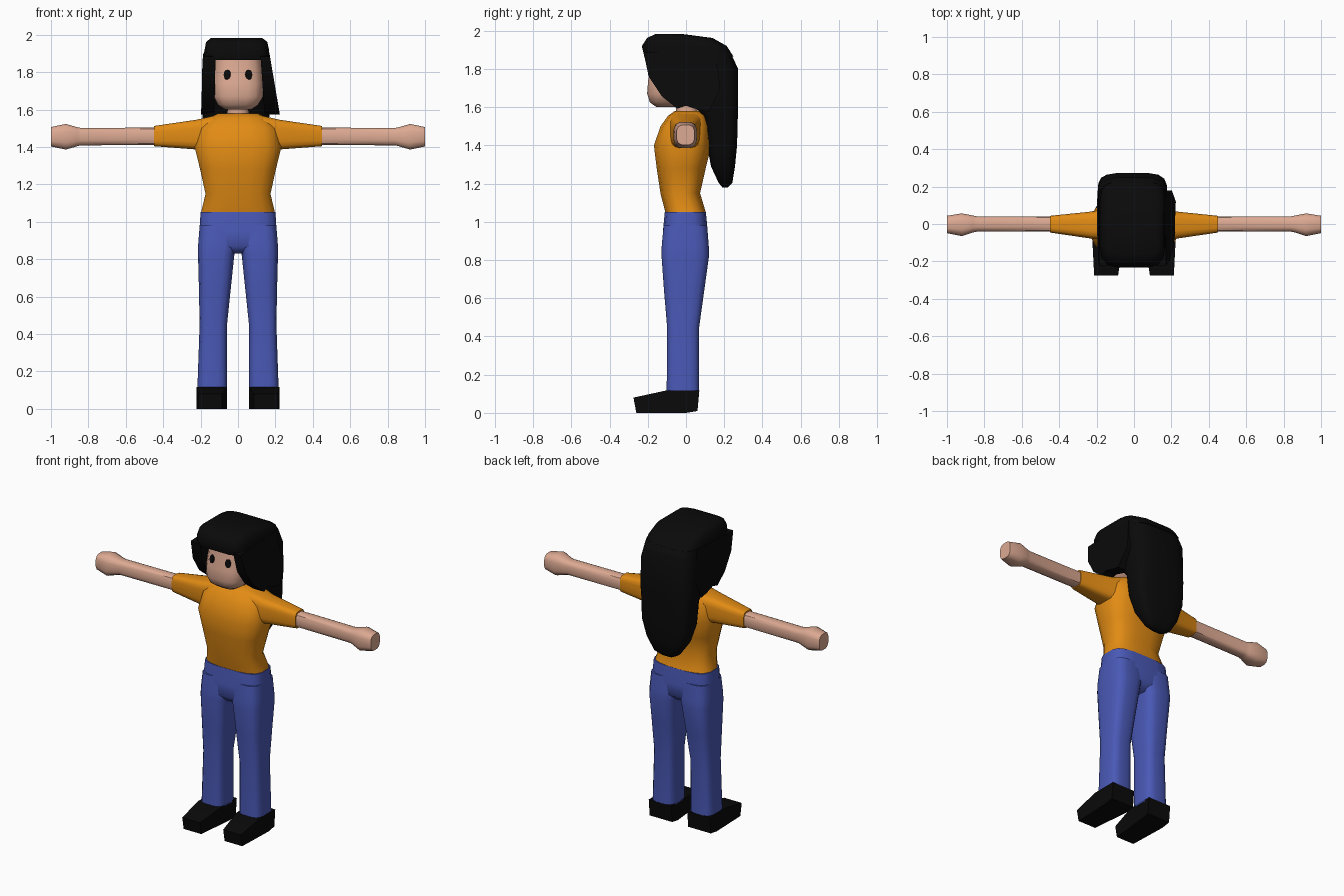
import bpy, bmesh, math
from mathutils import Vector

cube = bpy.data.objects.get("Cube")
if cube:
    bpy.data.objects.remove(cube)


def material(name, rgb):
    m = bpy.data.materials.new(name)
    m.use_nodes = True
    m.diffuse_color = (*rgb, 1)
    m.node_tree.nodes["Principled BSDF"].inputs["Base Color"].default_value = (*rgb, 1)
    return m


SKIN = material("skin", (0.72, 0.40, 0.29))
SHIRT = material("orange shirt", (0.76, 0.26, 0.007))
JEANS = material("blue jeans", (0.068, 0.10, 0.47))
BLACK = material("black", (0.003, 0.003, 0.003))


def finish(name, bm, mat, angle=50):
    """Turn a bmesh into a shaded object."""
    bmesh.ops.recalc_face_normals(bm, faces=bm.faces)
    mesh = bpy.data.meshes.new(name)
    bm.to_mesh(mesh)
    bm.free()
    mesh.materials.append(mat)
    obj = bpy.data.objects.new(name, mesh)
    bpy.context.collection.objects.link(obj)
    bpy.ops.object.select_all(action="DESELECT")
    bpy.context.view_layer.objects.active = obj
    obj.select_set(True)
    bpy.ops.object.shade_smooth_by_angle(angle=math.radians(angle))
    return obj


def loft(name, mat, rings, axis="z", power=3.0, sides=16, flip=1, angle=50):
    """Skin rounded-box rings given as (position, u0, u1, v0, v1)."""
    bm = bmesh.new()
    loops = []
    for pos, u0, u1, v0, v1 in rings:
        loop = []
        for i in range(sides):
            a = 2 * math.pi * (i + 0.5) / sides
            c, s = math.cos(a), math.sin(a)
            u = (u0 + u1) / 2 + (u1 - u0) / 2 * math.copysign(abs(c) ** (2 / power), c)
            v = (v0 + v1) / 2 + (v1 - v0) / 2 * math.copysign(abs(s) ** (2 / power), s)
            co = (u * flip, v, pos) if axis == "z" else (pos * flip, u, v)
            loop.append(bm.verts.new(co))
        loops.append(loop)
    for a, b in zip(loops, loops[1:]):
        for i in range(sides):
            j = (i + 1) % sides
            bm.faces.new((a[i], a[j], b[j], b[i]))
    bm.faces.new(loops[0])
    bm.faces.new(loops[-1])
    return finish(name, bm, mat, angle)


def prism(name, mat, outline, inner, outer, angle=30):
    """Side outline (y, z) given width by two functions of y and z."""
    bm = bmesh.new()
    a = [bm.verts.new((inner(y, z), y, z)) for y, z in outline]
    b = [bm.verts.new((outer(y, z), y, z)) for y, z in outline]
    n = len(outline)
    for i in range(n):
        j = (i + 1) % n
        bm.faces.new((a[i], a[j], b[j], b[i]))
    bm.faces.new(a)
    bm.faces.new(b)
    return finish(name, bm, mat, angle)


# Torso and hips
loft("shirt_body", SHIRT, [
    (1.05, -.20, .20, -.11, .105), (1.15, -.176, .176, -.135, .075),
    (1.28, -.205, .205, -.155, .105), (1.40, -.235, .235, -.17, .135),
    (1.50, -.215, .215, -.135, .125), (1.555, -.165, .165, -.095, .11),
    (1.58, -.105, .105, -.06, .08)], power=2.9)
loft("jeans_hips", JEANS, [
    (0.83, -.16, .16, -.09, .07), (0.87, -.214, .214, -.125, .115),
    (0.95, -.209, .209, -.122, .115), (1.052, -.202, .202, -.112, .105)], power=3.6)

# Arms, legs and shoes on both sides
shoe_outline = [(.06, .01), (.07, .118), (-.10, .118), (-.275, .08), (-.26, 0), (0, 0)]
for side, s in (("left", 1), ("right", -1)):
    loft(side + "_sleeve", SHIRT, [
        (.10, -.09, .10, 1.38, 1.575), (.22, -.08, .068, 1.386, 1.547),
        (.45, -.046, .044, 1.404, 1.513)], axis="x", power=4, flip=s)
    loft(side + "_arm", SKIN, [
        (.42, -.042, .042, 1.41, 1.505), (.84, -.042, .042, 1.408, 1.503),
        (.86, -.046, .046, 1.403, 1.507), (.92, -.066, .058, 1.385, 1.525),
        (1.0, -.05, .045, 1.402, 1.508)], axis="x", power=3.2, sides=12, flip=s, angle=40)
    loft(side + "_jeans_leg", JEANS, [
        (.11, .058, .218, -.102, .07), (.45, .058, .206, -.10, .07),
        (.65, .037, .21, -.117, .098), (.83, .018, .215, -.13, .123),
        (.88, .004, .214, -.128, .12), (.98, .0, .206, -.118, .112)], power=3.6, flip=s)
    prism(side + "_shoe", BLACK, shoe_outline,
          lambda y, z: s * (.085 if y < -.2 else .058),
          lambda y, z: s * (.213 if y < -.2 else .222))

# Neck and head
loft("neck", SKIN, [(1.55, -.06, .06, -.05, .06), (1.68, -.055, .055, -.06, .06)], power=2.5)
head = loft("head", SKIN, [
    (1.60, -.07, .07, -.155, -.04), (1.625, -.108, .108, -.19, .02),
    (1.67, -.132, .136, -.205, .06), (1.74, -.135, .138, -.20, .10),
    (1.81, -.133, .135, -.186, .12), (1.90, -.125, .125, -.18, .12)], power=3.2)

# Eyes as thin oval plates lying on the face
bpy.context.view_layer.update()
for side, x in (("left", .058), ("right", -.058)):
    hit, spot, normal, _ = head.ray_cast(Vector((x, -1, 1.787)), Vector((0, 1, 0)))
    bm = bmesh.new()
    bmesh.ops.create_cone(bm, cap_ends=True, segments=16, radius1=.028, radius2=.026, depth=.009)
    bmesh.ops.scale(bm, verts=bm.verts, vec=(.7, 1, 1))
    turn = normal.to_track_quat("Z", "Y").to_matrix()
    bmesh.ops.rotate(bm, verts=bm.verts, matrix=turn)
    bmesh.ops.translate(bm, verts=bm.verts, vec=spot)
    finish(side + "_eye", bm, BLACK, 30)

# Hair: crown with fringe, long back, and a lock beside each cheek
loft("hair_crown", BLACK, [
    (1.865, -.19, .172, -.22, .25), (1.92, -.18, .167, -.233, .215),
    (1.962, -.172, .158, -.205, .14), (1.983, -.145, .13, -.16, -.02)], power=5)
loft("hair_back", BLACK, [
    (1.18, -.05, .03, .19, .22), (1.205, -.095, .075, .17, .243),
    (1.29, -.15, .13, .13, .257), (1.40, -.185, .162, .11, .268),
    (1.55, -.19, .167, .09, .272), (1.62, -.195, .178, .03, .274),
    (1.80, -.195, .177, -.02, .274), (1.90, -.185, .168, -.02, .228)], power=4)
lock_outline = [(-.222, 1.885), (-.195, 1.76), (-.125, 1.655), (-.045, 1.592), (0, 1.607),
                (.06, 1.588), (.12, 1.575), (.18, 1.70), (.15, 1.90)]
prism("hair_left_lock", BLACK, lock_outline,
      lambda y, z: .12 + .07 * (1.89 - z), lambda y, z: .17 + .17 * (1.89 - z))
prism("hair_right_lock", BLACK, lock_outline,
      lambda y, z: -.12 - .02 * (1.89 - z), lambda y, z: -.188 - .03 * (1.89 - z))
